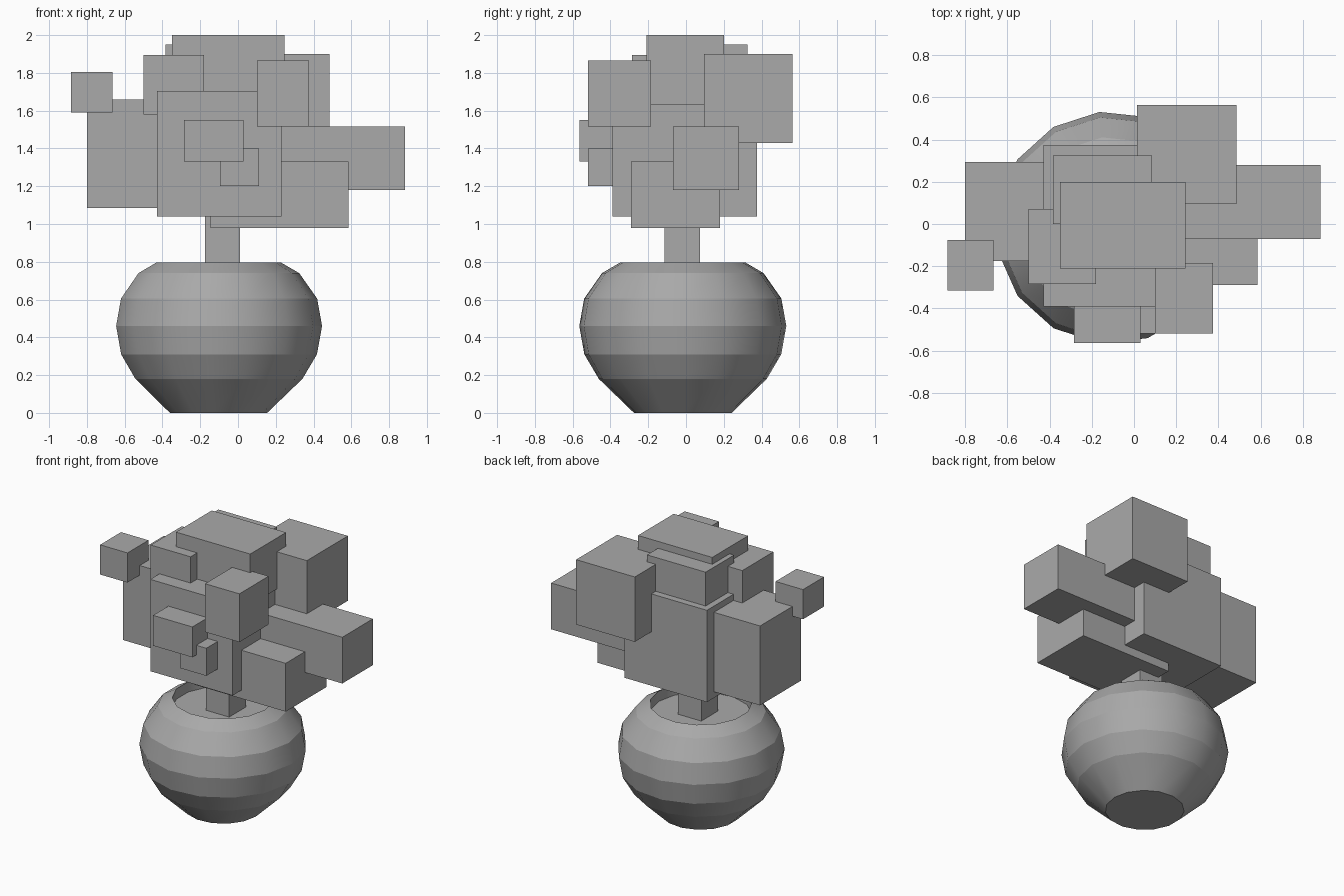
import bpy, bmesh, math
from mathutils import Vector

cube = bpy.data.objects.get("Cube")
if cube:
    bpy.data.objects.remove(cube, do_unlink=True)

grey = bpy.data.materials.new("mid_grey")
grey.use_nodes = True
grey.diffuse_color = (0.4, 0.4, 0.4, 1)
grey.node_tree.nodes["Principled BSDF"].inputs["Base Color"].default_value = (0.4, 0.4, 0.4, 1)


def add_object(name, bm):
    mesh = bpy.data.meshes.new(name)
    bm.to_mesh(mesh)
    bm.free()
    mesh.materials.append(grey)
    obj = bpy.data.objects.new(name, mesh)
    bpy.context.collection.objects.link(obj)
    return obj


def block(name, x, y, z):
    """Box given by its (low, high) range on each axis."""
    bm = bmesh.new()
    bmesh.ops.create_cube(bm, size=1)
    for v in bm.verts:
        v.co = Vector([r[0] if c < 0 else r[1] for c, r in zip(v.co, (x, y, z))])
    return add_object(name, bm)


# Round pot: closed lathe with base, rim, inner wall and soil disc
SIDES = 15
CENTRE = Vector((-0.106, -0.017, 0))
profile = [(0.26, 0), (0.447, 0.18), (0.524, 0.31), (0.551, 0.46),
           (0.525, 0.605), (0.43, 0.74), (0.335, 0.795), (0.335, 0.72)]
bm = bmesh.new()
rings = []
for r, z in profile:
    angles = [math.tau * i / SIDES for i in range(SIDES)]
    rings.append([bm.verts.new(CENTRE + Vector((r * math.cos(a), r * math.sin(a), z)))
                  for a in angles])
for low, high in zip(rings, rings[1:]):
    for i in range(SIDES):
        j = (i + 1) % SIDES
        bm.faces.new((low[i], low[j], high[j], high[i])).smooth = True
bm.faces.new(rings[0][::-1])
bm.faces.new(rings[-1])
# Bands stay crisp while the turn around the pot is smooth
for e in bm.edges:
    if abs(e.verts[0].co.z - e.verts[1].co.z) < 1e-5:
        e.smooth = False
add_object("pot_with_soil", bm)

# Trunk
block("trunk", (-0.175, 0.01), (-0.115, 0.075), (0.71, 1.1))

# Foliage blocks
block("foliage_core", (-0.43, 0.23), (-0.39, 0.375), (1.04, 1.705))
block("foliage_top", (-0.35, 0.245), (-0.21, 0.2), (1.63, 2.0))
block("foliage_top_back", (-0.385, 0.085), (0.0, 0.325), (1.6, 1.95))
block("foliage_top_right", (-0.5, -0.18), (-0.285, 0.07), (1.58, 1.895))
block("foliage_back_left", (0.015, 0.485), (0.095, 0.565), (1.43, 1.9))
block("foliage_left", (0.1, 0.885), (-0.07, 0.28), (1.18, 1.515))
block("foliage_lower_left", (-0.145, 0.585), (-0.29, 0.18), (0.98, 1.33))
block("foliage_right", (-0.8, -0.33), (-0.175, 0.295), (1.085, 1.66))
block("foliage_floating_right", (-0.885, -0.665), (-0.315, -0.075), (1.59, 1.805))
block("foliage_front_upper", (0.1, 0.375), (-0.52, -0.185), (1.515, 1.865))
block("foliage_front_middle", (-0.285, 0.03), (-0.565, -0.3), (1.33, 1.55))
block("foliage_front_small", (-0.095, 0.11), (-0.52, -0.3), (1.2, 1.4))
